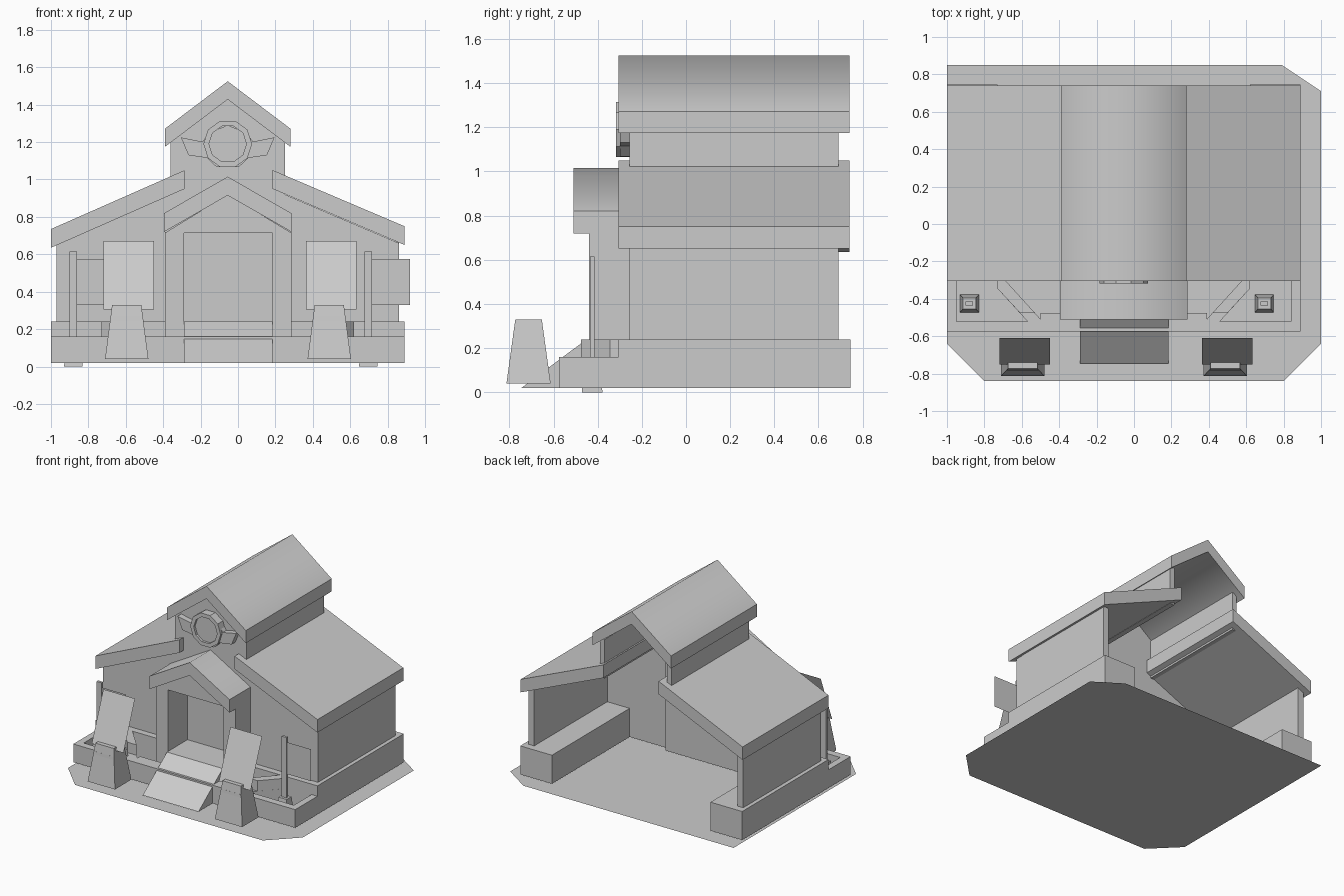
import bpy, bmesh, math
from mathutils import Vector

cube = bpy.data.objects.get("Cube")
if cube:
    bpy.data.objects.remove(cube, do_unlink=True)

grey = bpy.data.materials.new("plain_grey")
GREY = (0.6, 0.6, 0.6, 1)
grey.diffuse_color = GREY
grey.use_nodes = True
grey.node_tree.nodes["Principled BSDF"].inputs["Base Color"].default_value = GREY
MID = -0.055  # centre line of the house


def finish(name, bm):
    bmesh.ops.recalc_face_normals(bm, faces=bm.faces)
    mesh = bpy.data.meshes.new(name)
    bm.to_mesh(mesh)
    bm.free()
    mesh.materials.append(grey)
    ob = bpy.data.objects.new(name, mesh)
    bpy.context.collection.objects.link(ob)
    return ob


def prism(name, pts, a, b, axis="y"):
    """Extrude a flat outline from a to b along y (x,z points), z (x,y) or x (y,z)."""
    place = {"y": lambda p, d: (p[0], d, p[1]),
             "z": lambda p, d: (p[0], p[1], d),
             "x": lambda p, d: (d, p[0], p[1])}[axis]
    bm = bmesh.new()
    face = bm.faces.new([bm.verts.new(place(p, a)) for p in pts])
    ext = bmesh.ops.extrude_face_region(bm, geom=[face])["geom"]
    shift = Vector(place((0, 0), b - a))
    bmesh.ops.translate(bm, vec=shift, verts=[v for v in ext if isinstance(v, bmesh.types.BMVert)])
    return finish(name, bm)


def box(name, x0, x1, y0, y1, z0, z1):
    return prism(name, [(x0, y0), (x1, y0), (x1, y1), (x0, y1)], z0, z1, "z")


def taper(name, cx, cy, z0, z1, low, high):
    """Four-sided block with half sizes low at the bottom and high at the top."""
    bm = bmesh.new()
    rings = [[bm.verts.new((cx + sx * h[0], cy + sy * h[1], z))
              for sx, sy in ((-1, -1), (1, -1), (1, 1), (-1, 1))]
             for z, h in ((z0, low), (z1, high))]
    bm.faces.new(rings[0])
    bm.faces.new(rings[1])
    for i in range(4):
        j = (i + 1) % 4
        bm.faces.new((rings[0][i], rings[0][j], rings[1][j], rings[1][i]))
    return finish(name, bm)


def sheet(name, pts):
    bm = bmesh.new()
    bm.faces.new([bm.verts.new(p) for p in pts])
    return finish(name, bm)


def mirrored(pts):
    return [(2 * MID - x, y) for x, y in pts]


def gable_roof(name, half, eave, apex, thick, y0, y1):
    """Folded roof whose slopes are shaded softly over the ridge."""
    pts = [(MID - half, eave), (MID, apex), (MID + half, eave),
           (MID + half, eave - thick), (MID, apex - thick), (MID - half, eave - thick)]
    ob = prism(name, pts, y0, y1)
    for p in ob.data.polygons:
        p.use_smooth = abs(p.normal.y) < 0.1 and abs(p.normal.z) > 0.1


# Ground plate with clipped corners
sheet("ground_plate", [(-1, 0.85, 0), (-1, -0.64, 0), (-0.8, -0.84, 0), (0.8, -0.84, 0),
                       (1, -0.64, 0), (1, 0.71, 0), (0.79, 0.85, 0)])

# Raised base: side strips and front strip, open at the back
box("base_strip_right", -1, -0.73, -0.305, 0.745, 0.02, 0.24)
box("base_strip_left", 0.62, 0.89, -0.305, 0.745, 0.02, 0.24)
box("base_strip_front", -0.73, 0.62, -0.305, -0.2, 0.02, 0.24)

# Planter rims in front of the house
box("front_rim", -1, 0.89, -0.575, -0.52, 0.02, 0.16)
rim = [(0.84, -0.52), (0.89, -0.52), (0.89, -0.305), (0.84, -0.305)]
diagonal = [(0.62, -0.305), (0.62, -0.345), (0.46, -0.52), (0.38, -0.52), (0.42, -0.475), (0.575, -0.305)]
raised = [(0.62, -0.305), (0.62, -0.345), (0.5, -0.475), (0.42, -0.475), (0.575, -0.305)]
for side, flip in (("left", list), ("right", mirrored)):
    prism("side_rim_" + side, flip(rim), 0.02, 0.16, "z")
    prism("diagonal_rim_" + side, flip(diagonal), 0.02, 0.16, "z")
    prism("diagonal_wall_" + side, flip(raised), 0.16, 0.24, "z")
box("inner_rim", -0.5, 0.39, -0.52, -0.475, 0.02, 0.16)

# Entrance ramp and landing
prism("entrance_ramp", [(-0.745, 0.02), (-0.45, 0.24), (-0.16, 0.24), (-0.16, 0.02)], -0.29, 0.185, "x")

# Front wall around the doorway, in one stepped gable outline
prism("front_wall", [(-0.97, 0.24), (-0.97, 0.66), (-0.36, 0.92), (-0.36, 1.2), (MID, 1.44),
                     (0.25, 1.2), (0.25, 0.92), (0.86, 0.66), (0.86, 0.24), (0.185, 0.24),
                     (0.185, 0.715), (-0.29, 0.715), (-0.29, 0.24)], -0.255, -0.2)

# Side walls below and above the lower roofs
for side, x0, x1, u0, u1 in (("right", -0.97, -0.92, -0.36, -0.32), ("left", 0.81, 0.86, 0.21, 0.25)):
    box("side_wall_" + side, x0, x1, -0.2, 0.69, 0.24, 0.67)
    box("upper_wall_" + side, u0, u1, -0.2, 0.69, 0.92, 1.22)

# Lower and upper roofs
prism("lower_roof_right", [(-1, 0.735), (-0.285, 1.05), (-0.285, 0.95), (-1, 0.635)], -0.305, 0.74)
prism("lower_roof_left", [(0.89, 0.75), (0.185, 1.05), (0.185, 0.95), (0.89, 0.65)], -0.305, 0.74)
gable_roof("upper_roof", 0.335, 1.272, 1.525, 0.097, -0.305, 0.74)

# Porch with a recessed doorway
for side, x0, x1 in (("right", -0.39, -0.29), ("left", 0.185, 0.285)):
    box("porch_pillar_" + side, x0, x1, -0.44, -0.16, 0.02, 0.72)
prism("porch_gable", [(-0.39, 0.715), (MID, 0.92), (0.285, 0.715)], -0.44, -0.2)
box("door", -0.29, 0.185, -0.2, -0.16, 0.24, 0.72)
gable_roof("porch_roof", 0.34, 0.82, 1.015, 0.1, -0.51, -0.25)

# Winged round emblem on the upper gable
EZ = 1.19
half_wing = [(0.0, 0.1), (0.1, 0.06), (0.135, 0.012), (0.25, 0.035), (0.21, -0.06),
             (0.11, -0.075), (0.06, -0.123)]
outline = half_wing + [(-x, z) for x, z in reversed(half_wing[1:])]
prism("emblem_wings", [(MID + x, EZ + z) for x, z in outline], -0.255, -0.3)
bm = bmesh.new()
SIDES = 10
loops = []
for r, y in ((0.13, -0.255), (0.13, -0.318), (0.1, -0.318), (0.1, -0.255)):
    loops.append([bm.verts.new((MID + r * math.cos(math.tau * (i + 0.5) / SIDES + math.pi / 2), y,
                                EZ + r * math.sin(math.tau * (i + 0.5) / SIDES + math.pi / 2)))
                  for i in range(SIDES)])
for k in range(4):
    a, b = loops[k], loops[(k + 1) % 4]
    for i in range(SIDES):
        j = (i + 1) % SIDES
        bm.faces.new((a[i], a[j], b[j], b[i]))
finish("emblem_ring", bm)

# Small posts with thin boards in the planters
for side, x in (("right", -0.88), ("left", 0.697)):
    taper("post_foot_" + side, x, -0.425, 0, 0.15, (0.05, 0.047), (0.035, 0.03))
    box("post_" + side, x - 0.02, x + 0.02, -0.435, -0.415, 0.14, 0.615)
    sheet("post_board_" + side, [(x + 0.02, -0.425, 0.33), (x + 0.222, -0.425, 0.33),
                                 (x + 0.222, -0.425, 0.575), (x + 0.02, -0.425, 0.575)])

# Tapered stands with leaning panels beside the ramp
for side, x in (("right", -0.595), ("left", 0.488)):
    taper("stand_" + side, x, -0.713, 0.04, 0.33, (0.116, 0.1), (0.078, 0.06))
    prism("stand_plate_" + side, [(-0.79, 0.195), (-0.782, 0.27), (-0.75, 0.27), (-0.75, 0.195)],
          x - 0.083, x + 0.083, "x")
    sheet("leaning_panel_" + side, [(x - 0.125, -0.75, 0.305), (x + 0.145, -0.75, 0.305),
                                    (x + 0.145, -0.61, 0.67), (x - 0.125, -0.61, 0.67)])
